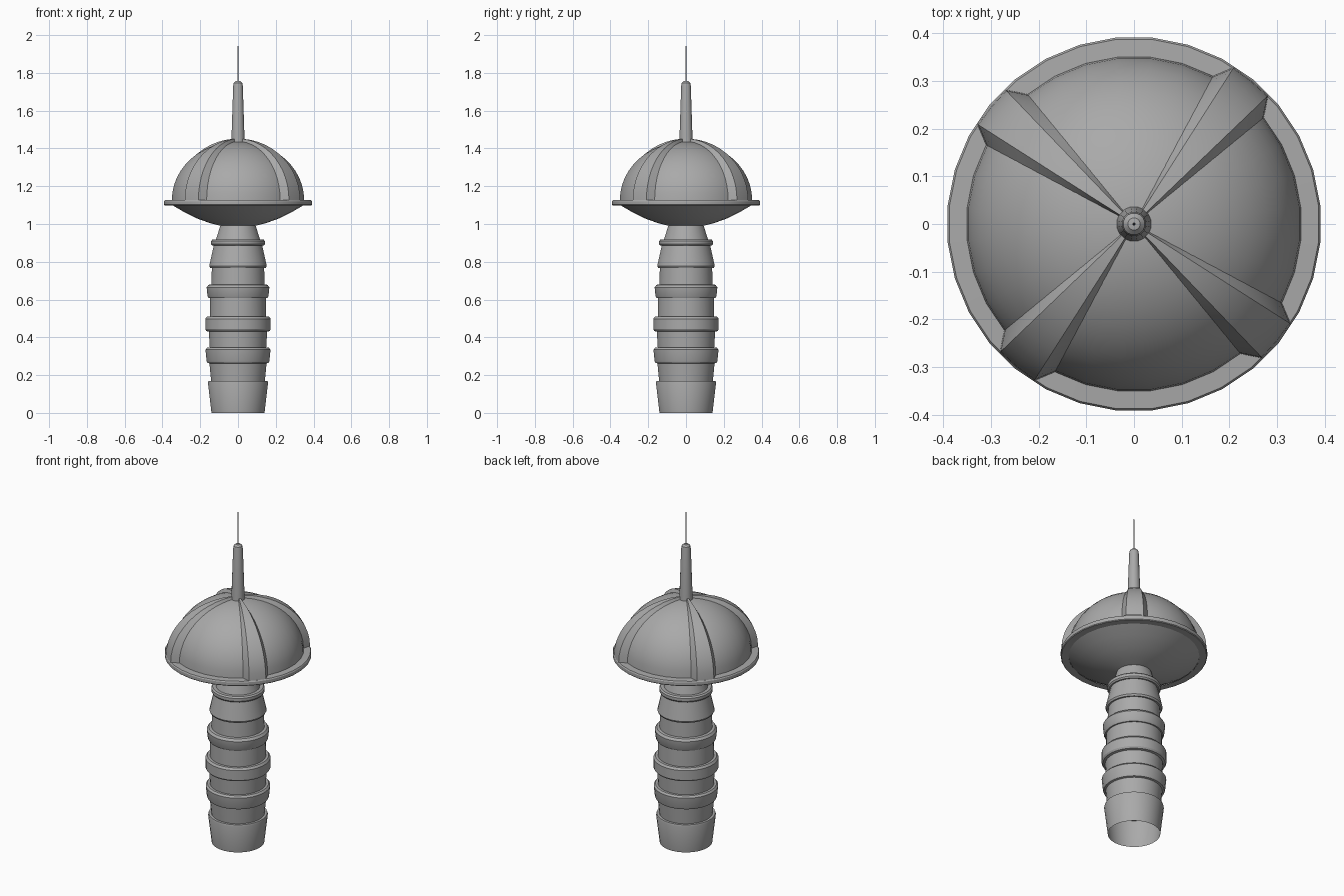
import bpy, bmesh, math

if "Cube" in bpy.data.objects:
    bpy.data.objects.remove(bpy.data.objects["Cube"])

N = 32
STEP = 2 * math.pi / N

# Dark grey for the whole building
grey = bpy.data.materials.new("dark_grey")
grey.diffuse_color = (.4, .4, .4, 1)
grey.use_nodes = True
grey.node_tree.nodes["Principled BSDF"].inputs["Base Color"].default_value = grey.diffuse_color


def finish(name, bm, angle=30):
    me = bpy.data.meshes.new(name)
    bm.to_mesh(me)
    bm.free()
    me.materials.append(grey)
    ob = bpy.data.objects.new(name, me)
    bpy.context.collection.objects.link(ob)
    bpy.ops.object.select_all(action='DESELECT')
    ob.select_set(True)
    bpy.context.view_layer.objects.active = ob
    bpy.ops.object.shade_smooth_by_angle(angle=math.radians(angle))
    return ob


def point(r, z, a):
    return (r * math.cos(a), r * math.sin(a), z)


def lathe(name, profile, n=N):
    # profile runs bottom to top; radius 0 becomes a single pole
    bm = bmesh.new()
    rings = [[bm.verts.new(point(r, z, (i + .5) * 2 * math.pi / n)) for i in range(n)]
             for r, z in profile]
    for a, b in zip(rings, rings[1:]):
        for i in range(n):
            j = (i + 1) % n
            bm.faces.new((a[i], a[j], b[j], b[i]))
    bmesh.ops.remove_doubles(bm, verts=bm.verts, dist=1e-5)
    return finish(name, bm)


# Banded stem, open at the bottom
lathe("stem", [
    (.141, 0), (.16, .16), (.157, .17), (.143, .17), (.152, .262),
    (.163, .265), (.167, .275), (.173, .335), (.164, .345), (.15, .345), (.155, .43),
    (.168, .433), (.174, .443), (.174, .498), (.165, .51), (.15, .51), (.149, .607),
    (.156, .607), (.162, .617), (.167, .665), (.157, .678), (.142, .68), (.139, .768),
    (.148, .768), (.153, .778), (.129, .885),
    (.137, .885), (.143, .893), (.143, .91), (.136, .918), (.117, .918), (.093, .995)])

# Dish under the dome and its rim
lathe("dish", [(.09, .99), (.15, 1.005), (.22, 1.03), (.29, 1.065), (.35, 1.1)])
lathe("rim", [(.35, 1.098), (.389, 1.098), (.393, 1.102), (.393, 1.12),
              (.389, 1.126), (.35, 1.128)])

# Dome
M = 12
arc = [math.pi / 2 * k / M for k in range(M + 1)]
lathe("dome", [(.352 * math.cos(t), 1.127 + .31 * math.sin(t)) for t in arc])


# Raised ribs with sloped sides, each two segments wide
def rib(index):
    mid = 4.5 * STEP + index * math.pi / 2
    bm = bmesh.new()
    rows = []
    for k in range(M + 1):
        t = (math.pi / 2 - .08) * k / M
        r, z = .352 * math.cos(t), 1.127 + .31 * math.sin(t)
        R, Z = .39 * math.cos(t), 1.127 + .325 * math.sin(t)
        spec = [(r, z, -1), (R, Z, -.61), (R, Z, 0), (R, Z, .61), (r, z, 1)]
        rows.append([bm.verts.new(point(a, b, mid + s * STEP)) for a, b, s in spec])
    for a, b in zip(rows, rows[1:]):
        for i in range(4):
            bm.faces.new((a[i], a[i + 1], b[i + 1], b[i]))
    finish(f"rib_{index + 1}", bm)


for i in range(4):
    rib(i)

# Spire and thin needle on top
lathe("spire", [(.037, 1.43), (.035, 1.46), (.026, 1.73), (.023, 1.747),
                (.013, 1.757), (0, 1.759)], 16)
lathe("needle", [(.0035, 1.75), (.0025, 1.90), (0, 2.0)], 8)
